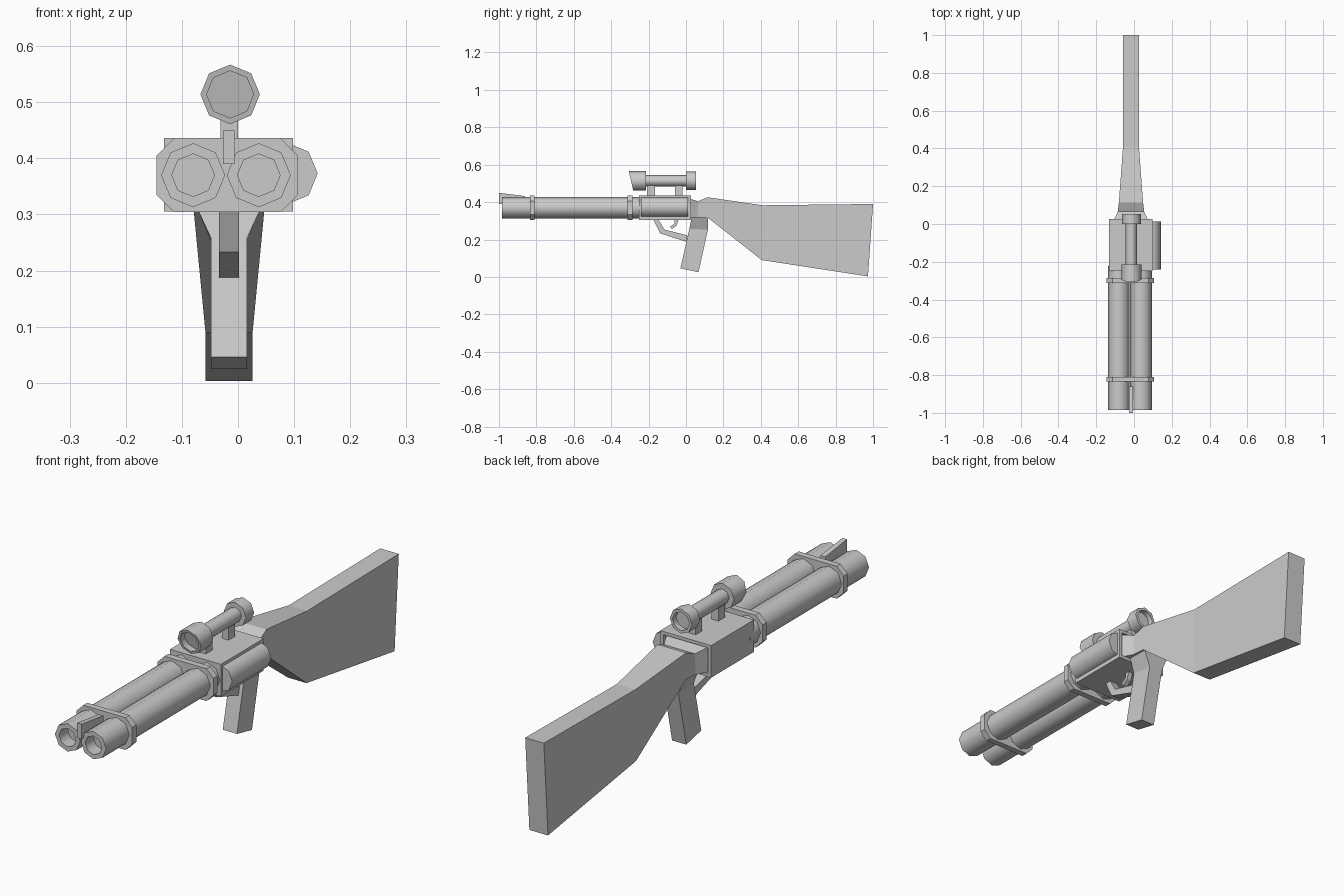
import bpy, bmesh
from math import sin, cos, pi, radians

if "Cube" in bpy.data.objects:
    bpy.data.objects.remove(bpy.data.objects["Cube"])

CX = -0.016  # centre line of the wooden and iron parts


def finish(name, bm, smooth=False):
    bmesh.ops.recalc_face_normals(bm, faces=bm.faces[:])
    me = bpy.data.meshes.new(name)
    bm.to_mesh(me)
    bm.free()
    ob = bpy.data.objects.new(name, me)
    bpy.context.collection.objects.link(ob)
    if smooth:
        bpy.ops.object.select_all(action='DESELECT')
        ob.select_set(True)
        bpy.context.view_layer.objects.active = ob
        bpy.ops.object.shade_smooth_by_angle(angle=radians(50))
    return ob


def loft(name, rings, smooth=False):
    """Skin a list of equal-length point rings and cap both ends."""
    bm = bmesh.new()
    vs = [[bm.verts.new(p) for p in r] for r in rings]
    n = len(rings[0])
    for a, b in zip(vs, vs[1:]):
        for i in range(n):
            j = (i + 1) % n
            bm.faces.new((a[i], a[j], b[j], b[i]))
    bm.faces.new(vs[0])
    bm.faces.new(vs[-1])
    return finish(name, bm, smooth)


def tube(name, x, z, profile, slant=0):
    """Eight-sided turned part along y; profile is (radius, y)."""
    rings = []
    for r, y in profile:
        ring = []
        for i in range(8):
            a = i * pi / 4
            dz = r * sin(a)
            dy = -slant * dz if y < -0.25 else 0
            ring.append((x + r * cos(a), y + dy, z + dz))
        rings.append(ring)
    return loft(name, rings, True)


def plate(name, pts, x0, x1):
    """Side-view outline (y, z) extruded across x."""
    return loft(name, [[(x, y, z) for y, z in pts] for x in (x0, x1)])


# Twin barrels with bored muzzles
for side, x in (("left", -0.08), ("right", 0.037)):
    tube(side + "_barrel", x, 0.37,
         [(0.038, -0.93), (0.038, -0.985), (0.057, -0.985), (0.057, -0.22)])

# Chamfered bands around both barrels
for label, y in (("front", -0.835), ("rear", -0.312)):
    outline = []
    w, h, c = 0.126, 0.066, 0.031
    for sx, sz, flip in ((1, 1, 0), (-1, 1, 1), (-1, -1, 0), (1, -1, 1)):
        pair = [(sx * w, sz * (h - c)), (sx * (w - c), sz * h)]
        outline += pair[::-1] if flip else pair
    loft(label + "_band", [[(-0.019 + px, yy, 0.37 + pz) for px, pz in outline]
                           for yy in (y, y + 0.026)])

# Receiver box with a recessed back
def rect(x0, x1, z0, z1, y):
    return [(x0, y, z0), (x1, y, z0), (x1, y, z1), (x0, y, z1)]

loft("receiver", [rect(-0.132, 0.098, 0.305, 0.436, -0.25),
                  rect(-0.132, 0.098, 0.305, 0.436, 0.026),
                  rect(-0.118, 0.084, 0.318, 0.423, 0.026),
                  rect(-0.118, 0.084, 0.318, 0.423, 0.005)])

# Rounded housing on the right side
tube("side_housing", 0.087, 0.373, [(0.055, -0.24), (0.055, 0.012)])

# Front sight blade
plate("front_sight", [(-1.0, 0.39), (-1.0, 0.45), (-0.86, 0.432), (-0.86, 0.39)],
      -0.027, -0.006)

# Scope: slanted hooded front, thin tube, flared eyepiece
tube("scope", -0.014, 0.514,
     [(0.042, -0.265), (0.042, -0.294), (0.053, -0.294), (0.053, -0.215),
      (0.03, -0.215), (0.03, 0.0), (0.05, 0.0), (0.05, 0.053),
      (0.038, 0.053), (0.038, 0.03)], slant=0.23)
for label, y0, y1 in (("front", -0.208, -0.165), ("rear", -0.06, -0.018)):
    plate(label + "_scope_mount",
          [(y0, 0.43), (y1, 0.43), (y1, 0.50), (y0, 0.50)], -0.031, 0.0)

# Stock: flared neck, narrowing to a slab with a slanted butt
sections = [  # half width, top (y, z), bottom (y, z)
    (0.098, (0.005, 0.422), (0.005, 0.318)),
    (0.070, (0.065, 0.405), (0.06, 0.318)),
    (0.064, (0.115, 0.426), (0.115, 0.318)),
    (0.042, (0.41, 0.383), (0.405, 0.09)),
    (0.042, (1.0, 0.39), (0.973, 0.003)),
]
loft("stock", [[(CX - w, *t), (CX + w, *t), (CX + w, *b), (CX - w, *b)]
               for w, t, b in sections])

# Pistol grip, flaring where it meets the neck
grip = [  # half width, front (y, z), back (y, z)
    (0.032, (-0.03, 0.046), (0.067, 0.025)),
    (0.032, (0.018, 0.258), (0.117, 0.252)),
    (0.060, (0.03, 0.318), (0.117, 0.325)),
]
loft("grip", [[(CX - w, *f), (CX + w, *f), (CX + w, *b), (CX - w, *b)]
              for w, f, b in grip])

# Trigger guard and trigger
plate("trigger_guard", [(-0.175, 0.306), (-0.138, 0.233), (0.0, 0.188),
                        (0.008, 0.222), (-0.115, 0.253), (-0.147, 0.306)],
      -0.034, 0.002)
plate("trigger", [(-0.06, 0.306), (-0.062, 0.285), (-0.085, 0.268), (-0.075, 0.256),
                  (-0.05, 0.275), (-0.04, 0.306)], -0.026, -0.006)
